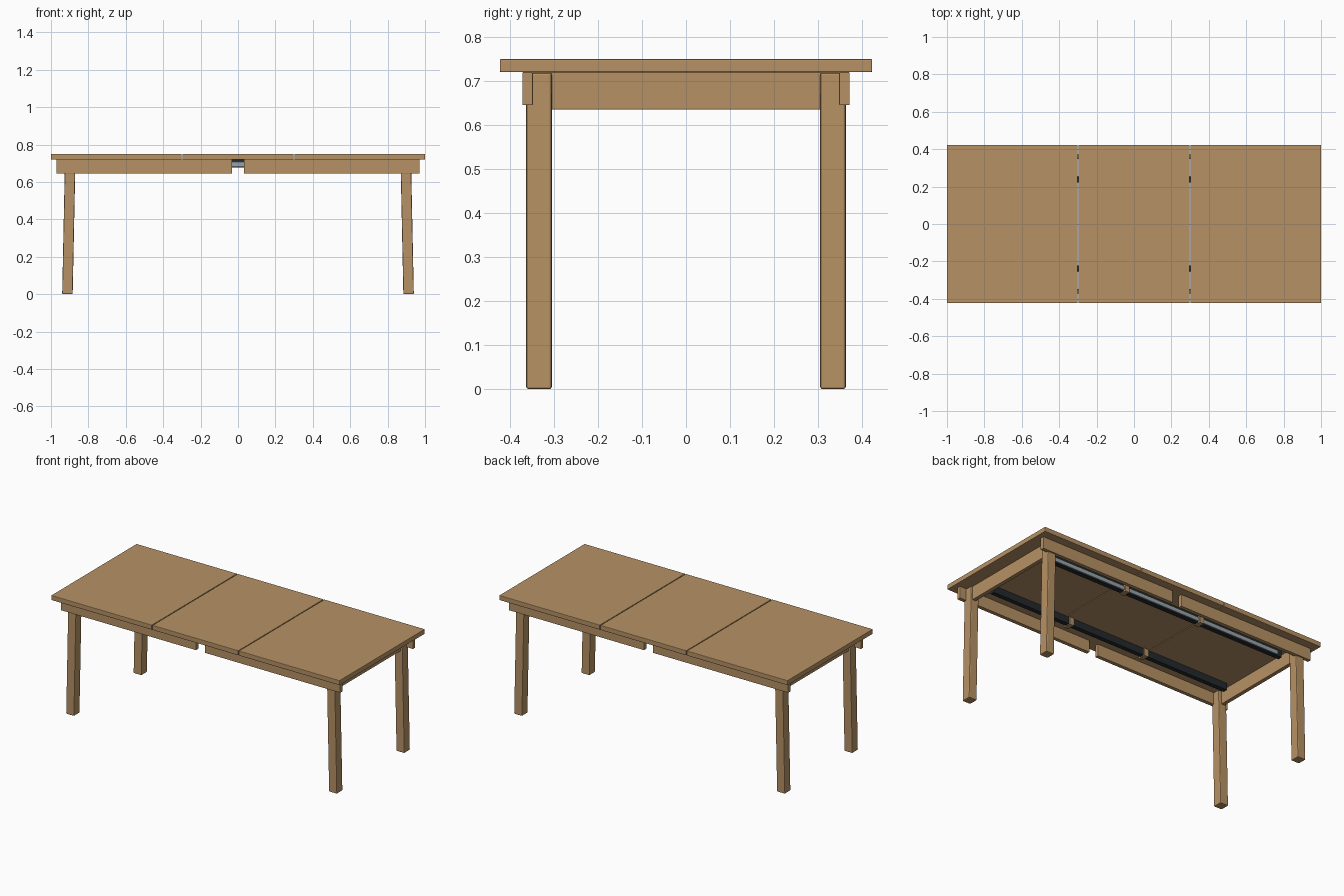
import bpy
import bmesh

cube = bpy.data.objects.get("Cube")
if cube:
    bpy.data.objects.remove(cube, do_unlink=True)


def material(name, color):
    mat = bpy.data.materials.new(name)
    mat.use_nodes = True
    mat.diffuse_color = (*color, 1)
    mat.node_tree.nodes["Principled BSDF"].inputs["Base Color"].default_value = (*color, 1)
    return mat


WOOD = material("oak wood", (0.47, 0.285, 0.128))
STEEL = material("steel grey", (0.32, 0.37, 0.40))
BLACK = material("black metal", (0.018, 0.022, 0.025))


def box(name, xs, ys, zs, mat, bevel=0.003, lean=0.0):
    """Box between ranges, with its foot shifted sideways by lean."""
    (x0, x1), (y0, y1), (z0, z1) = sorted(xs), sorted(ys), sorted(zs)
    bm = bmesh.new()
    bmesh.ops.create_cube(bm, size=1)
    for v in bm.verts:
        low = v.co.z < 0
        v.co = (
            (x0 if v.co.x < 0 else x1) + (lean if low else 0),
            y0 if v.co.y < 0 else y1,
            z0 if low else z1,
        )
    mesh = bpy.data.meshes.new(name)
    bm.to_mesh(mesh)
    bm.free()
    mesh.materials.append(mat)
    obj = bpy.data.objects.new(name, mesh)
    bpy.context.collection.objects.link(obj)
    if bevel:
        mod = obj.modifiers.new("soft edges", "BEVEL")
        mod.width = bevel
        mod.segments = 2
    return obj


# Table top: two fixed halves and the extension leaf
HALF_WIDTH = 0.423
TOP = (0.72, 0.75)
box("extension_leaf", (-0.298, 0.298), (-HALF_WIDTH, HALF_WIDTH), TOP, WOOD)

for sx, end in ((1, "left"), (-1, "right")):
    box(f"top_{end}", (sx * 0.302, sx), (-HALF_WIDTH, HALF_WIDTH), TOP, WOOD)

    # End apron, set between the legs
    box(f"end_apron_{end}", (sx * 0.89, sx * 0.915), (-0.35, 0.35),
        (0.635, 0.72), WOOD, 0.002)

    for sy, side in ((-1, "front"), (1, "back")):
        # Side aprons, split at the middle
        box(f"side_apron_{side}_{end}", (sx * 0.031, sx * 0.97),
            (sy * 0.348, sy * 0.372), (0.645, 0.72), WOOD, 0.002)

        # Legs, leaning slightly outwards
        box(f"leg_{side}_{end}", (sx * 0.869, sx * 0.925),
            (sy * 0.305, sy * 0.363), (0, 0.719), WOOD, 0.005, sx * 0.015)

        # Wooden guide blocks beside the leaf joints
        box(f"guide_block_{side}_{end}", (sx * 0.255, sx * 0.285),
            (sy * 0.215, sy * 0.265), (0.672, 0.72), WOOD, 0.002)

# Telescopic rails under the top
for sy, side in ((-1, "front"), (1, "back")):
    box(f"rail_channel_{side}", (-0.86, 0.83), (sy * 0.222, sy * 0.25),
        (0.677, 0.72), BLACK, 0)
    box(f"rail_slide_{side}", (-0.83, 0.885), (sy * 0.232, sy * 0.257),
        (0.682, 0.708), STEEL, 0.002)
